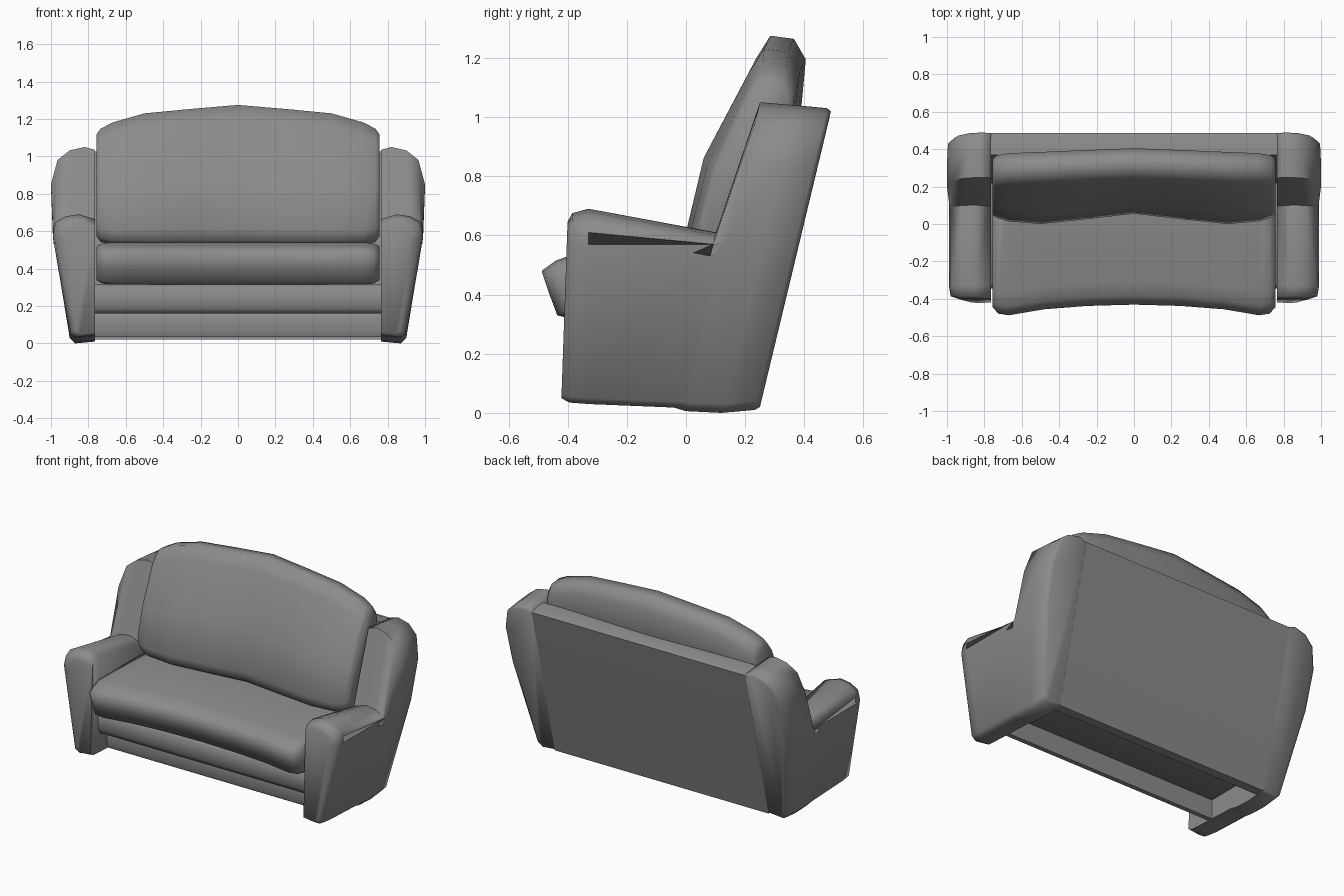
import bpy, bmesh, math

old = bpy.data.objects.get("Cube")
if old:
    bpy.data.objects.remove(old, do_unlink=True)

grey = bpy.data.materials.new("grey upholstery")
GREY = (0.26, 0.26, 0.26, 1)
grey.diffuse_color = GREY
grey.use_nodes = True
grey.node_tree.nodes["Principled BSDF"].inputs["Base Color"].default_value = GREY


def loft(name, rings, angle, mirror=False):
    """Skin a row of matching closed rings and cap both ends."""
    bm = bmesh.new()
    rows = [[bm.verts.new(p) for p in ring] for ring in rings]
    n = len(rows[0])
    for a, b in zip(rows, rows[1:]):
        for i in range(n):
            j = (i + 1) % n
            bm.faces.new((a[i], a[j], b[j], b[i]))
    bm.faces.new(rows[0])
    bm.faces.new(rows[-1])
    bmesh.ops.recalc_face_normals(bm, faces=bm.faces)
    me = bpy.data.meshes.new(name)
    bm.to_mesh(me)
    bm.free()
    me.materials.append(grey)
    ob = bpy.data.objects.new(name, me)
    bpy.context.collection.objects.link(ob)
    bpy.ops.object.select_all(action="DESELECT")
    ob.select_set(True)
    bpy.context.view_layer.objects.active = ob
    bpy.ops.object.shade_smooth_by_angle(angle=math.radians(angle))
    if mirror:
        ob.modifiers.new("mirror", "MIRROR")


def across(profile, stations):
    """Place a (y, z) profile at stations: (x, front shift, rear shift, top shift, scale)."""
    ys, zs = zip(*profile)
    cy, cz = sum(ys) / len(ys), sum(zs) / len(zs)
    zmin, height = min(zs), max(zs) - min(zs)
    rings = []
    for x, front, rear, top, s in stations:
        rings.append([(x, cy + (y - cy) * s + (front if y < cy else rear),
                       cz + (z - cz) * s + top * (z - zmin) / height)
                      for y, z in profile])
    return rings


def both_sides(half):
    """Mirror stations given from the middle outwards."""
    return [(-st[0], *st[1:]) for st in reversed(half) if st[0] > 0] + half


# Arms with the raked wings behind them
INNER = .765
ARM = [(INNER, .02), (.87, .01), (.90, .03), (.99, .57), (.985, .61),
       (.975, .65), (.92, .68), (.85, .69), (INNER, .665)]
WING = [(INNER, .01), (.87, 0), (.90, .03), (.99, .58), (1.0, .85),
        (.965, .98), (.90, 1.032), (.82, 1.05), (INNER, 1.035)]
RAKE = 0.24


def slice_at(outline, y, rake=0, inset=0, lift=0, drop=0):
    ring = []
    for x, z in outline:
        x2 = x - inset * (x - INNER) / .23
        z2 = z + lift if z < .2 else z - (drop if z > .6 else 0)
        ring.append((x2, y + rake * z2, z2))
    return ring


loft("arm_and_wing", [
    slice_at(ARM, -.423, .035, .06, .04, .045),
    slice_at(ARM, -.395, .015, .01, .025, .015),
    slice_at(ARM, -.33, 0, 0, .02),
    slice_at(ARM, -.045, RAKE, 0, .008, .08),
    slice_at(WING, -.002, RAKE, 0, .006),
    slice_at(WING, .12, RAKE, 0, 0, .01),
    slice_at(WING, .23, RAKE, .005, .01, .02),
    slice_at(WING, .245, RAKE, .03, .02, .032),
], 75, mirror=True)

# Raked back panel between the wings
ENDS = [(-.768, 0, 0, 0, 1), (.768, 0, 0, 0, 1)]
back = [(.25, .02), (.484, .993), (.487, 1.006), (.45, 1.02), (.37, 1.027), (.19, .02)]
loft("back_panel", across(back, ENDS), 60)

# Seat deck with a rounded front edge, and the rail set back below it
deck = [(.22, .315), (-.32, .315), (-.34, .29), (-.345, .24), (-.34, .19),
        (-.32, .16), (.2, .16)]
rail = [(-.21, .18), (-.24, .17), (-.25, .14), (-.25, .06), (-.24, .035), (-.21, .035)]
loft("seat_deck", across(deck, ENDS), 60)
loft("lower_rail", across(rail, ENDS), 60)

# Seat cushion, bowed inwards along its front
seat = [(.20, .33), (-.38, .315), (-.435, .33), (-.465, .41), (-.488, .48),
        (-.44, .515), (-.37, .54), (.24, .54)]
loft("seat_cushion", across(seat, both_sides([
    (0, .057, 0, 0, 1), (.25, .05, 0, 0, 1), (.48, .032, 0, 0, 1),
    (.67, 0, 0, 0, 1), (.725, 0, 0, 0, .96), (.757, 0, 0, 0, .8)])), 75)

# Back cushion with a crowned top
cushion = [(.06, .525), (.02, .55), (0, .61), (.06, .86), (.18, 1.15), (.23, 1.225),
           (.31, 1.215), (.35, 1.15), (.335, 1.0), (.25, .56)]
loft("back_cushion", across(cushion, both_sides([
    (0, .055, .055, .05, 1), (.26, .025, .045, .028, 1), (.50, 0, .035, .005, 1),
    (.67, .012, .03, -.04, .99), (.735, .025, .025, -.06, .95),
    (.757, .025, .02, -.06, .86)])), 75)
